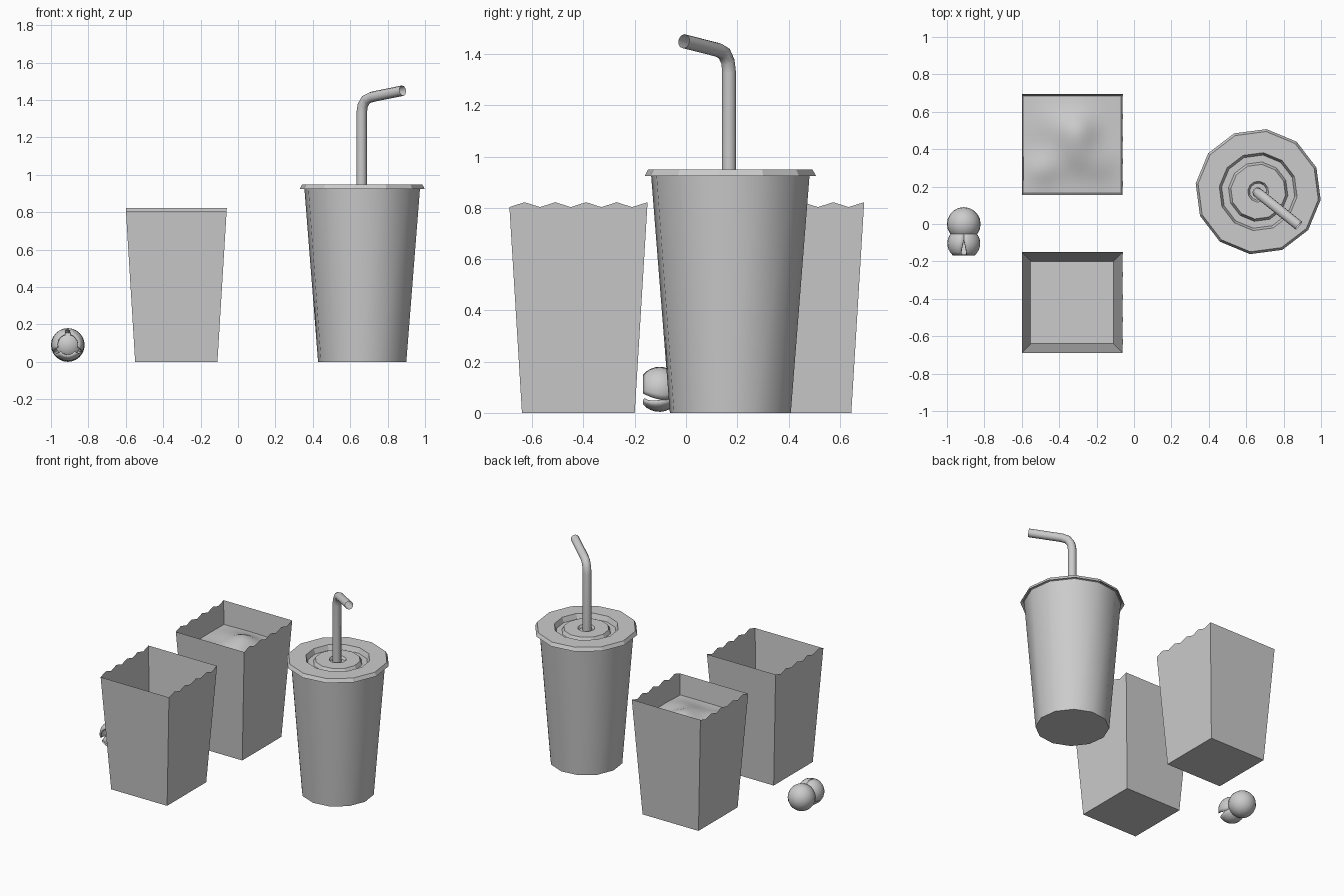
import bpy, bmesh, math
from mathutils import Vector

if "Cube" in bpy.data.objects:
    bpy.data.objects.remove(bpy.data.objects["Cube"])


def make_object(name, bm, smooth_angle=None):
    bmesh.ops.recalc_face_normals(bm, faces=bm.faces)
    mesh = bpy.data.meshes.new(name)
    bm.to_mesh(mesh)
    bm.free()
    ob = bpy.data.objects.new(name, mesh)
    bpy.context.collection.objects.link(ob)
    if smooth_angle:
        bpy.ops.object.select_all(action='DESELECT')
        ob.select_set(True)
        bpy.context.view_layer.objects.active = ob
        bpy.ops.object.shade_smooth_by_angle(angle=math.radians(smooth_angle))
    return ob


def lathe(name, profile, center, sides=12, start=-7.5, cap_first=False, cap_last=False, smooth=None):
    """Revolve (radius, z) points around a vertical axis."""
    bm = bmesh.new()
    rings = []
    for r, z in profile:
        ring = []
        for i in range(sides):
            a = math.radians(start + 360 * i / sides)
            ring.append(bm.verts.new((center[0] + r * math.cos(a), center[1] + r * math.sin(a), z)))
        rings.append(ring)
    for a, b in zip(rings, rings[1:]):
        for i in range(sides):
            j = (i + 1) % sides
            bm.faces.new((a[i], a[j], b[j], b[i]))
    if cap_first:
        bm.faces.new(rings[0])
    if cap_last:
        bm.faces.new(rings[-1])
    return make_object(name, bm, smooth)


BASE, TOP, RIM = 0.22, 0.27, 0.82   # box half widths and rim height


def half_width(z):
    return BASE + (TOP - BASE) * z / RIM


def paper_box(name, cx, cy):
    """Thin tapered carton, zigzag rim on the two side walls."""
    bm = bmesh.new()
    n = 9
    sides = []
    for s in (-1, 1):
        low = [bm.verts.new((cx + s * BASE, cy + BASE * (2 * i / n - 1), 0)) for i in range(n + 1)]
        high = []
        for i in range(n + 1):
            z = 0.803 + 0.019 * (i % 2)
            w = half_width(z)
            high.append(bm.verts.new((cx + s * w, cy + w * (2 * i / n - 1), z)))
        for i in range(n):
            bm.faces.new((low[i], low[i + 1], high[i + 1], high[i]))
        sides.append((low, high))
    (l0, h0), (l1, h1) = sides
    for k in (0, n):
        bm.faces.new((l0[k], l1[k], h1[k], h0[k]))
    bm.faces.new(l0 + l1[::-1])
    return make_object(name, bm)


# Cartons: one empty in front, one filled behind
BX = -0.33
paper_box("empty_box", BX, -0.42)
paper_box("filled_box", BX, 0.425)

# Lumpy filling surface inside the rear carton
bm = bmesh.new()
level = 0.655
w = half_width(level)
bmesh.ops.create_grid(bm, x_segments=20, y_segments=20, size=w)
bumps = [(0.03, 0.08, 0.05, 0.07), (0.02, -0.04, 0.04, 0.08), (-0.16, -0.13, 0.025, 0.06),
         (0.15, -0.1, 0.02, 0.07), (-0.1, 0.12, 0.02, 0.08)]
for v in bm.verts:
    x, y = v.co.x, v.co.y
    z = level + sum(h * math.exp(-((x - a) ** 2 + (y - b) ** 2) / (2 * s * s)) for a, b, h, s in bumps)
    k = half_width(z) / w
    v.co = (BX + x * k, 0.425 + y * k, z)
make_object("box_filling", bm, 60)

# Drink cup, lid and bent straw
CUP = (0.664, 0.173)
lathe("cup", [(0.238, 0), (0.312, 0.93)], CUP, cap_first=True, smooth=40)
lathe("cup_lid", [(0.305, 0.93), (0.318, 0.935), (0.337, 0.924), (0.324, 0.949), (0.21, 0.949),
                  (0.197, 0.915), (0.16, 0.915), (0.147, 0.94), (0.056, 0.94),
                  (0.046, 0.922)], CUP, cap_last=True)

curve = bpy.data.curves.new("straw_path", 'CURVE')
curve.dimensions = '3D'
curve.bevel_depth = 0.028
curve.bevel_resolution = 3
path = [(0, 0.92), (0, 1.33), (0.007, 1.37), (0.03, 1.402), (0.068, 1.416), (0.282, 1.45)]
d = Vector((0.78, -0.625))
spline = curve.splines.new('POLY')
spline.points.add(len(path) - 1)
for p, (t, z) in zip(spline.points, path):
    p.co = (CUP[0] - 0.003 + d.x * t, CUP[1] - 0.005 + d.y * t, z, 1)
tmp = bpy.data.objects.new("straw_curve", curve)
bpy.context.collection.objects.link(tmp)
bpy.context.view_layer.update()
bm = bmesh.new()
bm.from_mesh(tmp.to_mesh())
tmp.to_mesh_clear()
bpy.data.objects.remove(tmp)
bmesh.ops.remove_doubles(bm, verts=bm.verts, dist=0.0005)
make_object("straw", bm, 50)

# Loose popped kernel: a round ball plus three open petals facing forward
KX = -0.91
bm = bmesh.new()
bmesh.ops.create_uvsphere(bm, u_segments=20, v_segments=12, radius=0.09)
for v in bm.verts:
    v.co += Vector((KX, 0.0, 0.09))
make_object("kernel_ball", bm, 60)

for k, mid in enumerate((30, 150, 270)):
    bm = bmesh.new()
    rows = []
    for i in range(9):
        polar = math.radians(42 + 100 * i / 8)          # angle away from -y
        half = math.radians(46 + 14 * min(1, i / 5))    # gaps open toward the front
        row = []
        for j in range(9):
            a = math.radians(mid) + half * (j / 4 - 1)
            r = 0.088 * math.sin(polar)
            row.append(bm.verts.new((KX + r * math.cos(a), -0.104 - 0.086 * math.cos(polar),
                                     0.092 + r * math.sin(a))))
        rows.append(row)
    for a, b in zip(rows, rows[1:]):
        for j in range(8):
            bm.faces.new((a[j], a[j + 1], b[j + 1], b[j]))
    ob = make_object(f"kernel_petal_{k + 1}", bm, 60)
    mod = ob.modifiers.new("thickness", 'SOLIDIFY')
    mod.thickness = 0.01
    # keep the wall on the inner side whichever way the normals settled
    p = ob.data.polygons[36]
    outward = p.normal.dot(p.center - Vector((KX, -0.104, 0.092))) > 0
    mod.offset = -1 if outward else 1
